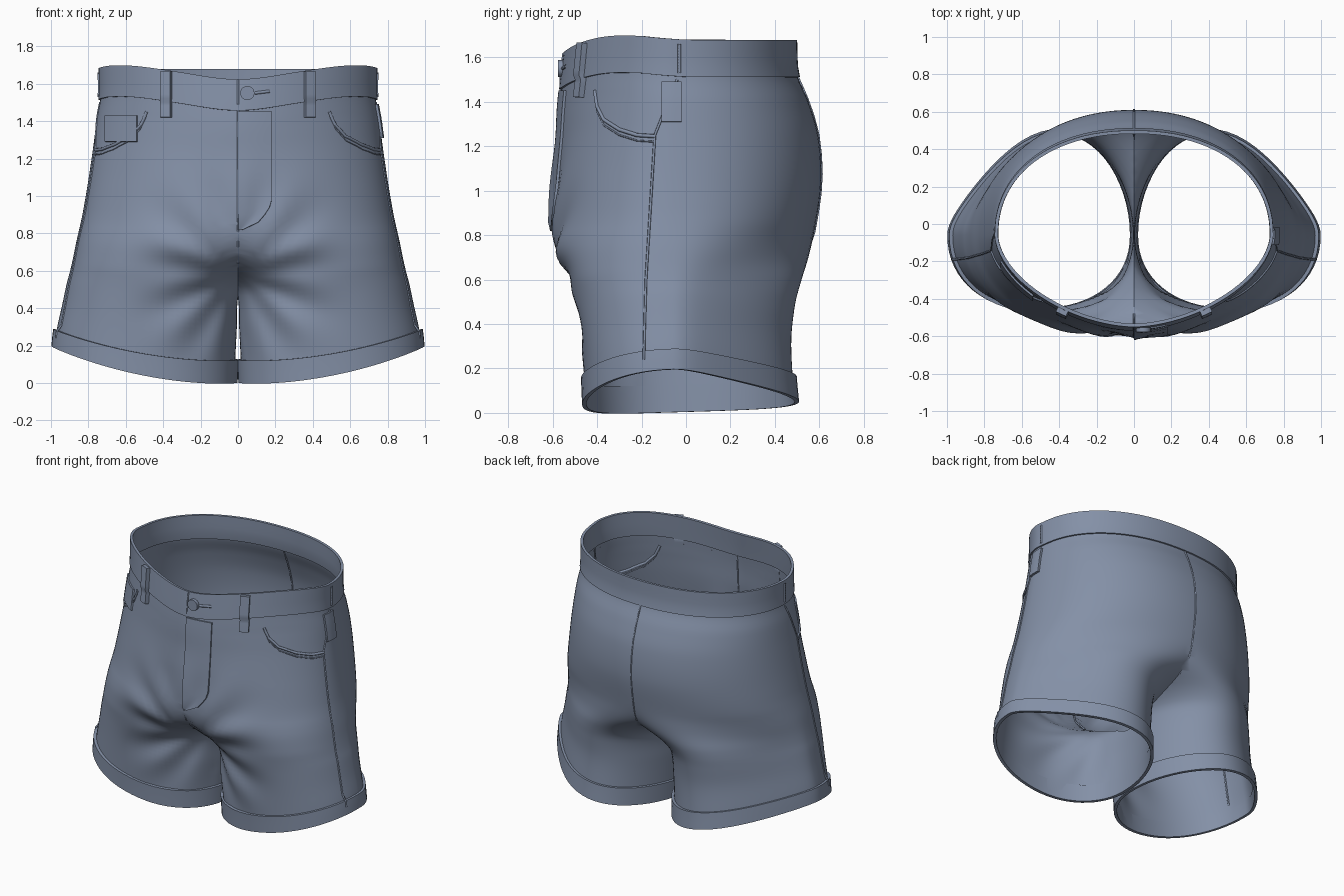
import bpy, bmesh, math
from mathutils import Vector
from mathutils.bvhtree import BVHTree

cube = bpy.data.objects.get("Cube")
if cube:
    bpy.data.objects.remove(cube, do_unlink=True)

denim = bpy.data.materials.new("denim_blue")
denim.use_nodes = True
COLOUR = (0.23, 0.28, 0.385, 1)
denim.diffuse_color = COLOUR
denim.node_tree.nodes["Principled BSDF"].inputs["Base Color"].default_value = COLOUR

# Leg section by height: height, outer x, inner x, front y, back y
KEYS = [
    (0.0, .98, .02, -.45, .475), (.12, .97, .015, -.455, .465),
    (.3, .94, .006, -.47, .46), (.45, .915, 0, -.485, .475),
    (.52, .90, -.03, -.50, .49), (.6, .885, -.15, -.53, .515),
    (.72, .865, -.5, -.58, .555), (.85, .84, -.84, -.6, .585),
    (1.05, .805, -.805, -.59, .61), (1.25, .775, -.775, -.575, .595),
    (1.4, .755, -.755, -.57, .55), (1.52, .735, -.735, -.56, .50),
    (1.68, .735, -.735, -.54, .49)]


def section(s):
    """Catmull-Rom blend of the section keys at height s."""
    i = max(k for k in range(len(KEYS) - 1) if KEYS[k][0] <= s + 1e-6)
    i1, i0, i2 = i + 1, max(i - 1, 0), min(i + 2, len(KEYS) - 1)
    a, b = KEYS[i], KEYS[i1]
    h = b[0] - a[0]
    t = (s - a[0]) / h
    out = []
    for c in range(1, 5):
        m0 = (b[c] - KEYS[i0][c]) / (b[0] - KEYS[i0][0]) * h
        m1 = (KEYS[i2][c] - a[c]) / (KEYS[i2][0] - a[0]) * h
        out.append((2*t**3 - 3*t*t + 1) * a[c] + (t**3 - 2*t*t + t) * m0
                   + (3*t*t - 2*t**3) * b[c] + (t**3 - t*t) * m1)
    return out


def cloth_point(s, ang, off=0.0, creased=False):
    outer, inner, front, back = section(s)
    cx, rx, mid = (outer + inner) / 2, (outer - inner) / 2 + off, -.06
    c, n = math.cos(ang), math.sin(ang)
    # front grows more pointed toward the waist, back of each leg leans inward
    up = min(1, max(0, (s - .8) / .6))
    if n > 0:
        power = .98 - .06 * up
        ry = (back - mid + off) * (1 - cx / .5 * (.3 * c + .25 * c * c))
    else:
        power = .93 + .22 * up
        ry = mid - front + off
    x = cx + rx * math.copysign(abs(c) ** power, c)
    y = mid + ry * math.copysign(abs(n) ** power, n)
    # hem rises toward the outside and back, waist dips at the front
    z = s + .004 + (.195 * x * x + .03 * y) * max(0, 1 - s / .9)
    if y < 0:
        rise = min(1, max(0, (s - 1.1) / .4)) * min(1, -y / .2)
        z += rise * (.02 * math.exp(-((abs(x) - .62) / .2) ** 2)
                     - .055 * math.exp(-(x / .3) ** 2))
    # whisker creases fanning out from the crotch
    if creased and y < -.2:
        d = math.hypot(x, z - .58)
        fan = math.atan2(z - .58, abs(x))
        y += .012 * math.sin(fan * 11) * math.exp(-((d - .36) / .2) ** 2)
    return Vector((x, y, z))


def make_object(name, verts, faces, thickness=0.0, offset=-1.0):
    me = bpy.data.meshes.new(name)
    me.from_pydata(verts, [], faces)
    ob = bpy.data.objects.new(name, me)
    bpy.context.collection.objects.link(ob)
    me.materials.append(denim)
    if thickness:
        mod = ob.modifiers.new("thickness", 'SOLIDIFY')
        mod.thickness, mod.offset = thickness, offset
    return ob


def select(ob):
    bpy.ops.object.select_all(action='DESELECT')
    ob.select_set(True)
    bpy.context.view_layer.objects.active = ob


def finish(ob):
    """Apply modifiers, then smooth while keeping edges crisp."""
    select(ob)
    for mod in list(ob.modifiers):
        bpy.ops.object.modifier_apply(modifier=mod.name)
    bpy.ops.object.shade_smooth_by_angle(angle=math.radians(35))


def tube(name, s0, s1, rows, off=0.0, segs=96, thickness=0.0, creased=False):
    verts = [cloth_point(s0 + (s1 - s0) * i / rows, math.tau * j / segs, off, creased)
             for i in range(rows + 1) for j in range(segs)]
    faces = [(i * segs + j, i * segs + (j + 1) % segs,
              (i + 1) * segs + (j + 1) % segs, (i + 1) * segs + j)
             for i in range(rows) for j in range(segs)]
    return make_object(name, verts, faces, thickness)


# Main cloth: one leg trimmed at the centre plane, then mirrored
body = tube("shorts_body", .01, 1.53, 60, creased=True)
bm = bmesh.new()
bm.from_mesh(body.data)
bmesh.ops.bisect_plane(bm, geom=bm.verts[:] + bm.edges[:] + bm.faces[:], dist=1e-5,
                       plane_co=(0, 0, 0), plane_no=(1, 0, 0), clear_inner=True)
bm.to_mesh(body.data)
bm.free()
mirror = body.modifiers.new("mirror", 'MIRROR')
mirror.merge_threshold = .002
finish(body)

# Waistband and turned-up cuffs
band = tube("waistband", 1.508, 1.675, 4, off=.01, thickness=.018)
finish(band)
cuff = tube("left_cuff", 0, .122, 3, off=.018, segs=64, thickness=.02)
right_cuff = make_object("right_cuff", [(-v.co.x, v.co.y, v.co.z) for v in cuff.data.vertices],
                         [tuple(reversed(p.vertices)) for p in cuff.data.polygons], .02)
finish(cuff)
finish(right_cuff)

# Surface lookup used to lay details onto the cloth
all_verts, all_faces = [], []
for ob in (body, band, cuff, right_cuff):
    base = len(all_verts)
    all_verts += [v.co.copy() for v in ob.data.vertices]
    all_faces += [[base + k for k in p.vertices] for p in ob.data.polygons]
surface = BVHTree.FromPolygons(all_verts, all_faces)
DIRS = {"front": Vector((0, 1, 0)), "back": Vector((0, -1, 0)),
        "left": Vector((-1, 0, 0)), "right": Vector((1, 0, 0))}


def on_cloth(side, u, z, lift):
    d = DIRS[side]
    start = Vector((u, 0, z)) if d.y else Vector((0, u, z))
    hit = surface.ray_cast(start - d * 3, d)[0]
    return hit - d * lift


def patch(name, side, u0, u1, z0, z1, thickness=.012, cols=6, rows=10, width=None):
    verts = []
    for i in range(rows + 1):
        t = i / rows
        w = (u1 - u0) * (width(t) if width else 1)
        verts += [on_cloth(side, u0 + w * j / cols, z0 + (z1 - z0) * t, thickness / 2)
                  for j in range(cols + 1)]
    k = cols + 1
    faces = [(i*k + j, i*k + j + 1, (i+1)*k + j + 1, (i+1)*k + j)
             for i in range(rows) for j in range(cols)]
    finish(make_object(name, verts, faces, thickness, 0))


def seam(name, side, path, radius=.006, steps=10):
    pts = []
    for (u0, z0), (u1, z1) in zip(path, path[1:]):
        for k in range(steps + 1):
            p = on_cloth(side, u0 + (u1 - u0) * k / steps, z0 + (z1 - z0) * k / steps, 0)
            if not pts or (p - pts[-1]).length > 1e-4:
                pts.append(p)
    cu = bpy.data.curves.new(name, 'CURVE')
    cu.dimensions, cu.bevel_depth, cu.bevel_resolution = '3D', radius, 1
    sp = cu.splines.new('POLY')
    sp.points.add(len(pts) - 1)
    for q, p in zip(sp.points, pts):
        q.co = (*p, 1)
    ob = bpy.data.objects.new(name, cu)
    bpy.context.collection.objects.link(ob)
    cu.materials.append(denim)
    select(ob)
    bpy.ops.object.convert(target='MESH')


# Fly panel with curved end, and centre seams
patch("fly_panel", "front", 0, .18, .82, 1.45, rows=16,
      width=lambda t: min(1, .15 + math.sqrt(t / .22) * .85))
seam("front_centre_seam", "front", [(0, 1.62), (0, .64)])
seam("back_centre_seam", "back", [(0, 1.51), (0, .64)])

# Belt loops, scoop pockets and side seams on both sides
SCOOP = [(-.41, 1.45), (-.40, 1.38), (-.37, 1.32), (-.3, 1.275), (-.22, 1.25), (-.14, 1.245)]
for label, m in (("left", 1), ("right", -1)):
    u = .385 * m
    patch(label + "_belt_loop", "front", u - .027, u + .027, 1.42, 1.665, .028, 2, 12)
    seam(label + "_pocket_edge", label, SCOOP, .009)
    seam(label + "_pocket_stitch", label, [(y, z - .025) for y, z in SCOOP], .004)
    seam(label + "_side_seam", label, [(-.04, 1.5), (-.14, 1.25), (-.18, .6), (-.19, .24)])
    seam(label + "_band_seam", label, [(-.03, 1.53), (-.03, 1.66)], .008)

# Small coin pocket on the right, side tab on the left
patch("coin_pocket", "front", -.71, -.54, 1.29, 1.43)
patch("side_tab", "left", -.11, -.02, 1.31, 1.49, .014)

# Waist button and buttonhole
seat = on_cloth("front", .05, 1.55, .008)
bpy.ops.mesh.primitive_cylinder_add(vertices=20, radius=.038, depth=.022, location=seat,
                                    rotation=(math.pi / 2, 0, 0))
button = bpy.context.object
button.name = "waist_button"
button.data.materials.append(denim)
finish(button)
seam("buttonhole", "front", [(.09, 1.55), (.17, 1.56)], .009)
